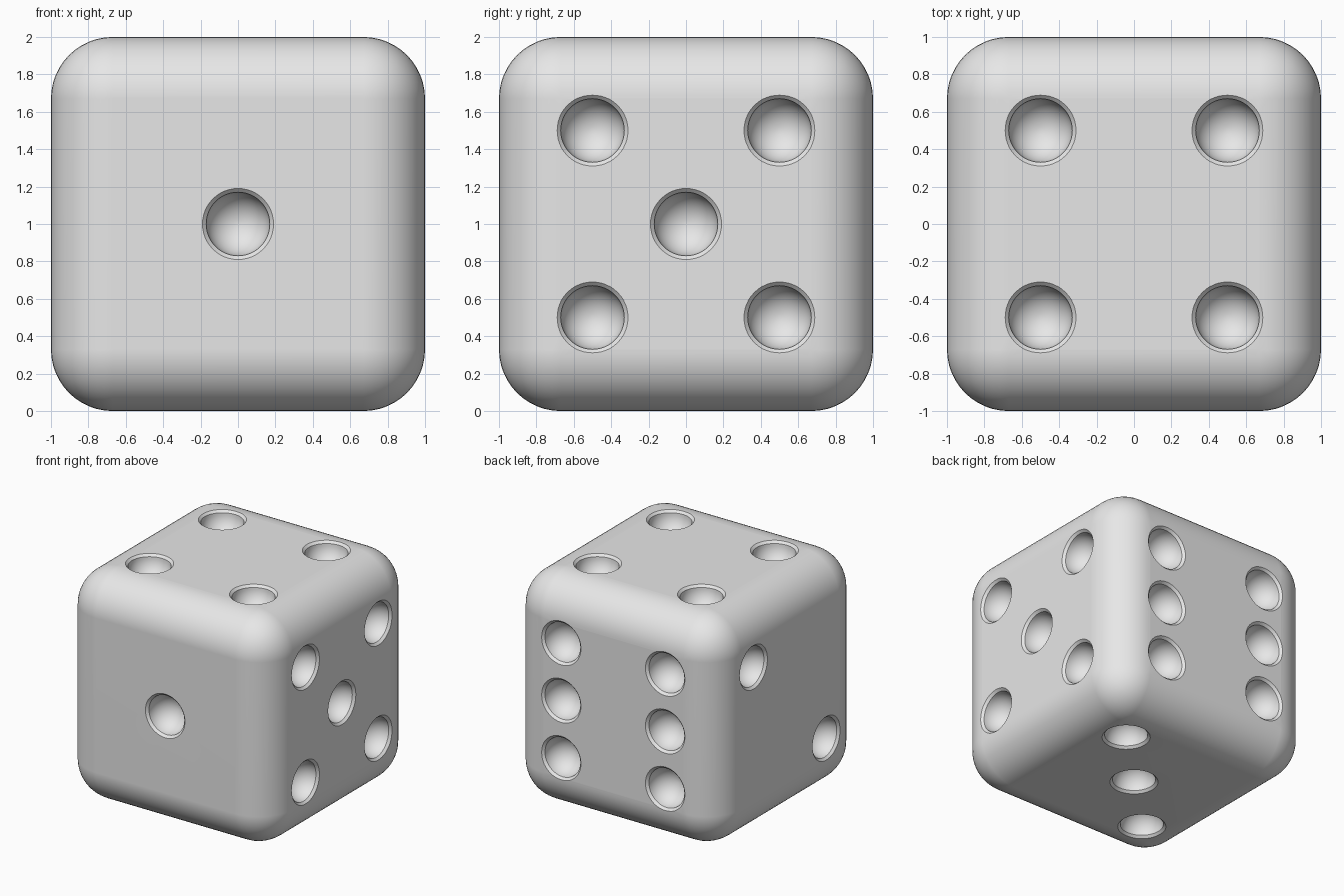
import bpy
import bmesh
from math import sin, cos, pi, radians
from mathutils import Matrix, Vector

if "Cube" in bpy.data.objects:
    bpy.data.objects.remove(bpy.data.objects["Cube"], do_unlink=True)

EDGE_RADIUS = 0.33
RIM_RADIUS = 0.19
BOWL_RADIUS = 0.17
SPACING = 0.5

grey = bpy.data.materials.new("light_grey")
grey.use_nodes = True
grey.diffuse_color = (0.8, 0.8, 0.8, 1)
grey.node_tree.nodes["Principled BSDF"].inputs["Base Color"].default_value = (0.8, 0.8, 0.8, 1)


def make_object(name, bm):
    mesh = bpy.data.meshes.new(name)
    bm.to_mesh(mesh)
    bm.free()
    mesh.materials.append(grey)
    obj = bpy.data.objects.new(name, mesh)
    bpy.context.collection.objects.link(obj)
    return obj


def add_pip(bm, placement, segments=48, rings=12):
    """Closed cutter: flared rim above a round bowl, along local z."""
    overshoot = 0.05
    profile = [(RIM_RADIUS + overshoot, overshoot), (BOWL_RADIUS, -0.02)]
    for i in range(1, rings):
        a = i / rings * pi / 2
        profile.append((BOWL_RADIUS * cos(a), -0.02 - BOWL_RADIUS * sin(a)))
    loops = []
    for r, z in profile:
        angles = [2 * pi * k / segments for k in range(segments)]
        loops.append([bm.verts.new(placement @ Vector((r * cos(t), r * sin(t), z))) for t in angles])
    for upper, lower in zip(loops, loops[1:]):
        for k in range(segments):
            n = (k + 1) % segments
            bm.faces.new((upper[k], lower[k], lower[n], upper[n]))
    bm.faces.new(loops[0])
    pole = bm.verts.new(placement @ Vector((0, 0, -0.02 - BOWL_RADIUS)))
    for k in range(segments):
        bm.faces.new((loops[-1][k], pole, loops[-1][(k + 1) % segments]))


# Rounded cube body
bm = bmesh.new()
bmesh.ops.create_cube(bm, size=2, matrix=Matrix.Translation((0, 0, 1)))
die = make_object("die_body", bm)
bevel = die.modifiers.new("rounded_edges", "BEVEL")
bevel.width = EDGE_RADIUS
bevel.segments = 12

# Pip layouts: face normal, face axes (u, v), and pip positions on them
X, Y, Z = Vector((1, 0, 0)), Vector((0, 1, 0)), Vector((0, 0, 1))
corners = [(u, v) for u in (-1, 1) for v in (-1, 1)]
diagonal = [(-1, -1), (1, 1)]
centre = [(0, 0)]
layouts = [
    (-Y, X, Z, centre),
    (-X, Y, Z, diagonal),
    (-Z, X, Y, diagonal + centre),
    (Z, X, Y, corners),
    (X, Y, Z, corners + centre),
    (Y, X, Z, corners + [(-1, 0), (1, 0)]),
]
bm = bmesh.new()
for normal, u_axis, v_axis, spots in layouts:
    turn = normal.to_track_quat("Z", "Y").to_matrix().to_4x4()
    for u, v in spots:
        spot = Z + normal + (u_axis * u + v_axis * v) * SPACING
        add_pip(bm, Matrix.Translation(spot) @ turn)
bmesh.ops.recalc_face_normals(bm, faces=bm.faces)
cutter = make_object("pip_cutter", bm)
cutter.hide_render = True

# Carve the pips
carve = die.modifiers.new("pips", "BOOLEAN")
carve.operation = "DIFFERENCE"
carve.solver = "EXACT"
carve.object = cutter
bpy.ops.object.select_all(action="DESELECT")
bpy.context.view_layer.objects.active = die
die.select_set(True)
for name in ("rounded_edges", "pips"):
    bpy.ops.object.modifier_apply(modifier=name)
bpy.data.objects.remove(cutter, do_unlink=True)

# Smooth curves with crisp pip rims and flat sides
bpy.ops.object.shade_smooth_by_angle(angle=radians(30))
weighted = die.modifiers.new("flat_sides", "WEIGHTED_NORMAL")
weighted.keep_sharp = True
